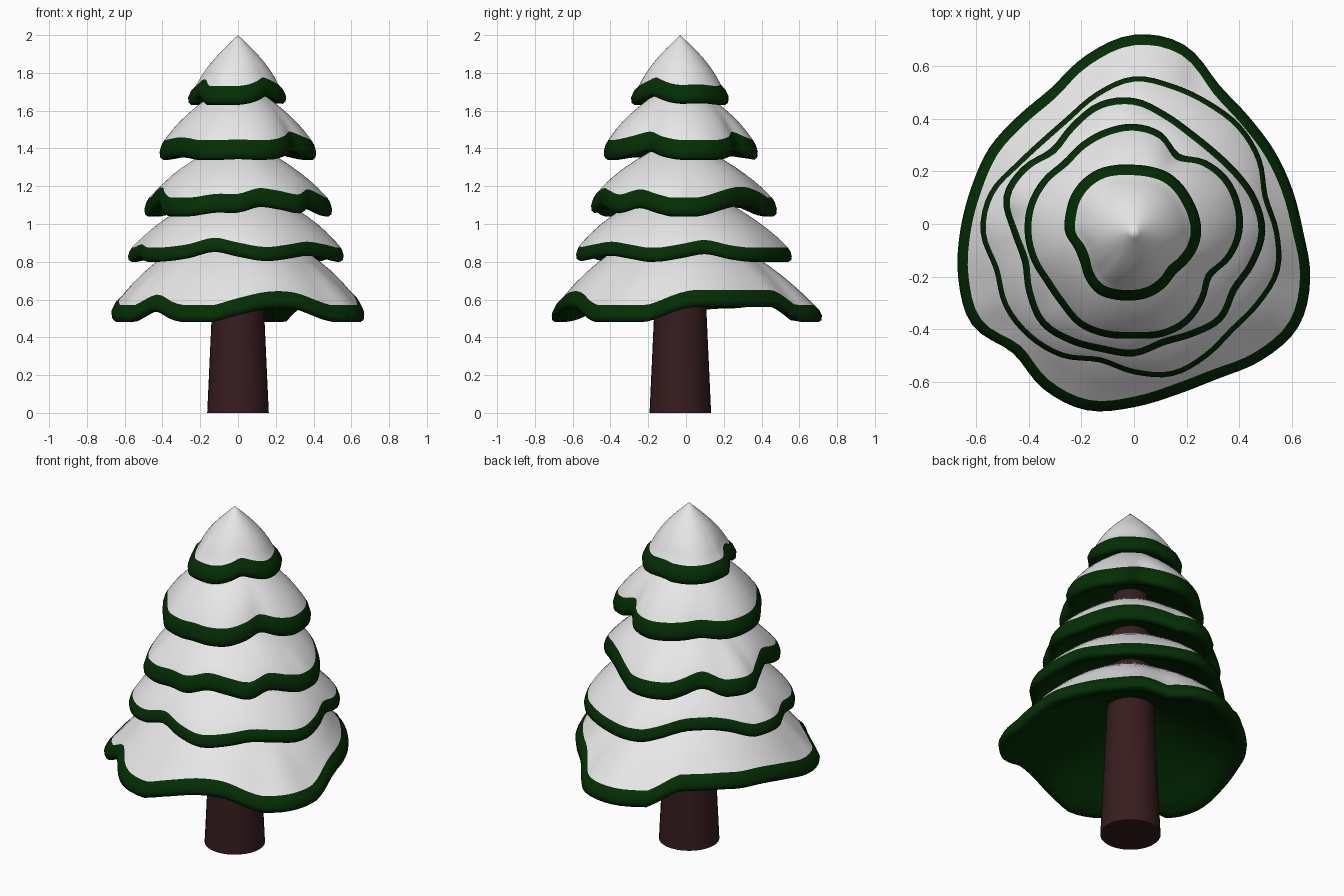
import bpy, bmesh, math

CENTRE_Y = -0.03
SEGMENTS = 96
STEPS = 9

cube = bpy.data.objects.get("Cube")
if cube:
    bpy.data.objects.remove(cube, do_unlink=True)


def make_material(name, colour):
    mat = bpy.data.materials.new(name)
    mat.use_nodes = True
    mat.diffuse_color = (*colour, 1)
    shader = next(n for n in mat.node_tree.nodes if n.type == "BSDF_PRINCIPLED")
    shader.inputs["Base Color"].default_value = (*colour, 1)
    shader.inputs["Roughness"].default_value = 0.8
    return mat


snow = make_material("snow white", (0.8, 0.8, 0.8))
needles = make_material("dark green", (0.001, 0.028, 0.001))
bark = make_material("dark brown", (0.038, 0.012, 0.013))


def finish(bm, name, materials, angle):
    bmesh.ops.remove_doubles(bm, verts=bm.verts, dist=0.0001)
    bmesh.ops.recalc_face_normals(bm, faces=bm.faces)
    mesh = bpy.data.meshes.new(name)
    bm.to_mesh(mesh)
    bm.free()
    for mat in materials:
        mesh.materials.append(mat)
    obj = bpy.data.objects.new(name, mesh)
    obj.location.y = CENTRE_Y
    bpy.context.collection.objects.link(obj)
    bpy.ops.object.select_all(action="DESELECT")
    obj.select_set(True)
    bpy.context.view_layer.objects.active = obj
    bpy.ops.object.shade_smooth_by_angle(angle=math.radians(angle))


def smooth_loop(values, u):
    """Closed smooth curve through evenly spaced values, u in 0..1."""
    n = len(values)
    i = int(u * n)
    f = u * n - i
    a, b, c, d = (values[(i + k) % n] for k in (-1, 0, 1, 2))
    return b + 0.5 * f * (c - a + f * (2*a - 5*b + 4*c - d + f * (3*(b - c) + d - a)))


def section(edge, mean, low, floor, cap, slope, top, under, inner, band, lip, thick):
    """Cross-section of a bough at one angle: snow, rim, underside."""
    def rim_z(r):
        return low + slope * (cap - max(floor, min(r, cap)))

    def slope_point(t, end_r, peak, rise):
        wave = mean + (edge - mean) * t
        r = inner + (wave - end_r - inner) * t
        fall = 0.78 * t + 0.22 * t ** 4
        return r, peak + (rim_z(wave) + rise - peak) * fall

    z = rim_z(edge)
    points = [slope_point(k / STEPS, lip, top, band) for k in range(STEPS + 1)]
    points += [(edge - lip * 0.4, z + band * 0.75),
               (edge, z + band * 0.4),
               (edge - 0.003, z + band * 0.12),
               (edge - 0.018, z)]
    points += [slope_point(k / STEPS, thick, under, 0.006) for k in range(STEPS, -1, -1)]
    return points


def make_tier(name, radii, **shape):
    bm = bmesh.new()
    mean = sum(radii) / len(radii)
    rings = []
    for s in range(SEGMENTS):
        a = math.tau * s / SEGMENTS
        edge = smooth_loop(radii, s / SEGMENTS)
        rings.append([bm.verts.new((r * math.cos(a), r * math.sin(a), z))
                      for r, z in section(edge, mean, **shape)])
    for s in range(SEGMENTS):
        here, there = rings[s], rings[(s + 1) % SEGMENTS]
        for k in range(len(here) - 1):
            face = bm.faces.new((here[k], there[k], there[k + 1], here[k + 1]))
            face.material_index = 0 if k < STEPS else 1
    finish(bm, name, (snow, needles), 60)


# Snowy boughs, radii every 15 degrees from the left side round to the back
make_tier("bottom_boughs",
          [.642, .622, .615, .617, .645, .735, .748, .695, .63, .622, .635, .64,
           .66, .69, .708, .65, .688, .70, .665, .638, .642, .687, .72, .692],
          low=.48, floor=.63, cap=.695, slope=1.25, top=1.04, under=.81, inner=.06,
          band=.09, lip=.04, thick=.06)
make_tier("lower_boughs",
          [.55, .525, .557, .573, .573, .58, .59, .55, .507, .498, .52, .57,
           .582, .55, .57, .568, .55, .512, .54, .566, .552, .535, .552, .572],
          low=.80, floor=.5, cap=.57, slope=.9, top=1.22, under=1.05, inner=.06,
          band=.075, lip=.02, thick=.05)
make_tier("middle_boughs",
          [.498, .485, .458, .44, .443, .47, .508, .51, .475, .448, .492, .513,
           .465, .44, .47, .50, .488, .472, .472, .445, .457, .475, .45, .475],
          low=1.04, floor=.44, cap=.49, slope=1.1, top=1.44, under=1.26, inner=.06,
          band=.1, lip=.026, thick=.05)
make_tier("upper_boughs",
          [.411, .418, .412, .385, .343, .393, .41, .405, .394, .382, .402, .415,
           .415, .405, .39, .395, .415, .413, .405, .412, .405, .375, .342, .383],
          low=1.34, floor=.34, cap=.41, slope=.65, top=1.74, under=1.49, inner=.06,
          band=.105, lip=.026, thick=.05)
make_tier("top_boughs",
          [.255, .254, .253, .257, .26, .256, .255, .263, .274, .278, .276, .268,
           .262, .235, .235, .257, .272, .266, .26, .253, .24, .225, .235, .248],
          low=1.63, floor=.22, cap=.26, slope=1.3, top=2.0, under=1.73, inner=0,
          band=.1, lip=.04, thick=.05)

# Tapered trunk running up inside the boughs
bm = bmesh.new()
bmesh.ops.create_cone(bm, cap_ends=True, segments=32, radius1=.163, radius2=.085, depth=1.7)
bmesh.ops.translate(bm, verts=bm.verts, vec=(0, 0, 1.7 / 2))
finish(bm, "trunk", (bark,), 40)
